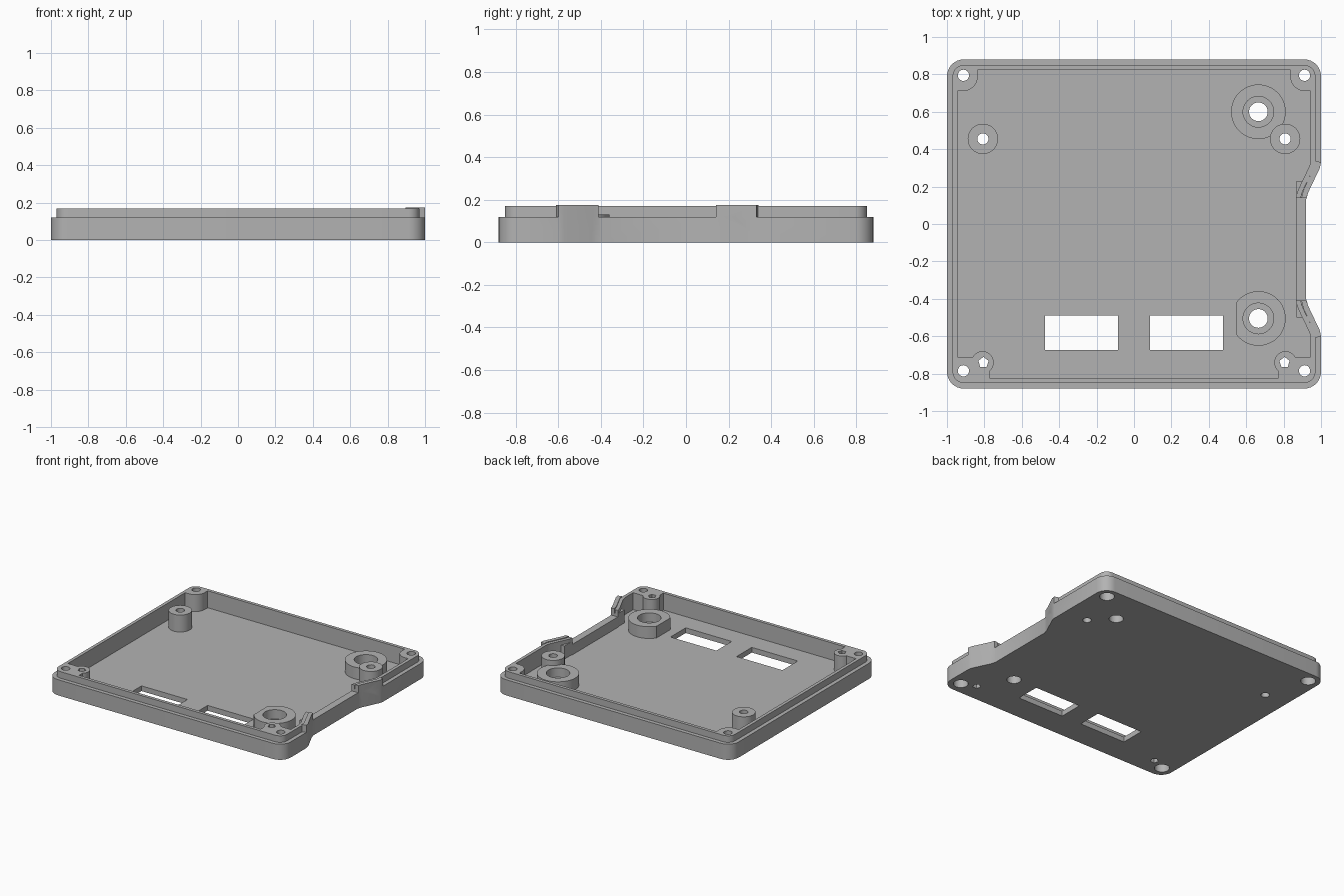
import bpy, bmesh
from math import cos, sin, radians

cube = bpy.data.objects.get("Cube")
if cube:
    bpy.data.objects.remove(cube, do_unlink=True)

grey = bpy.data.materials.new("plain grey")
grey.use_nodes = True
grey.diffuse_color = (0.45, 0.45, 0.45, 1)
grey.node_tree.nodes["Principled BSDF"].inputs["Base Color"].default_value = (0.45, 0.45, 0.45, 1)

FLOOR, LEDGE, LIP, TOP = 0.04, 0.12, 0.17, 0.175


def arc(cx, cy, r, a0, a1, n=8):
    return [(cx + r * cos(radians(a0 + (a1 - a0) * i / n)),
             cy + r * sin(radians(a0 + (a1 - a0) * i / n))) for i in range(n + 1)]


def circle(cx, cy, r, n=40):
    return arc(cx, cy, r, 90, 450, n)[:-1]


def rect(x0, x1, y0, y1):
    return [(x0, y0), (x1, y0), (x1, y1), (x0, y1)]


def mirror(points, side):
    return [(x * side, y) for x, y in points]


def prism(name, points, z0, z1):
    """Extrude a flat outline from z0 to z1."""
    bm = bmesh.new()
    face = bm.faces.new([bm.verts.new((x, y, z0)) for x, y in points])
    out = bmesh.ops.extrude_face_region(bm, geom=[face])["geom"]
    bmesh.ops.translate(bm, vec=(0, 0, z1 - z0),
                        verts=[v for v in out if isinstance(v, bmesh.types.BMVert)])
    bmesh.ops.recalc_face_normals(bm, faces=bm.faces)
    mesh = bpy.data.meshes.new(name)
    bm.to_mesh(mesh)
    bm.free()
    mesh.materials.append(grey)
    obj = bpy.data.objects.new(name, mesh)
    bpy.context.collection.objects.link(obj)
    return obj


def combine(target, tool, operation):
    """Apply a boolean and discard the tool object."""
    mod = target.modifiers.new("boolean", 'BOOLEAN')
    mod.operation, mod.solver, mod.object = operation, 'EXACT', tool
    bpy.context.view_layer.objects.active = target
    bpy.ops.object.modifier_apply(modifier=mod.name)
    bpy.data.objects.remove(tool, do_unlink=True)


def cut(target, points, z0, z1):
    combine(target, prism("cutter", points, z0, z1), 'DIFFERENCE')


def add(target, points, z0, z1):
    combine(target, prism("addition", points, z0, z1), 'UNION')


def outline(d):
    """Rounded case outline with the side recess, inset by d."""
    w, h, r = 1 - d, 0.88 - d, max(0.09 - d, 0.02)
    s = 0.22 * d
    slope = [(w, 0.33 + s), (w - 0.006, 0.30 + s), (w - 0.068, 0.17 + s), (w - 0.08, 0.13 + s)]
    recess = [(x, -0.27 - y) for x, y in slope] + slope[::-1]
    return (arc(-w + r, -h + r, r, 180, 270) + arc(w - r, -h + r, r, 270, 360) + recess
            + arc(w - r, h - r, r, 0, 90) + arc(-w + r, h - r, r, 90, 180))


# Tray: outer body, raised lip and hollow interior
shell = prism("case_shell", outline(0), 0, LEDGE)
add(shell, outline(0.03), 0.02, LIP)
cut(shell, outline(0.055), FLOOR, 0.3)
cut(shell, rect(0.8, 1.1, -0.41, 0.14), LEDGE, 0.3)

# Full-height guards and small ribs beside the side recess
guard = [(1, 0.33), (0.994, 0.30), (0.932, 0.17), (0.922, 0.14),
         (0.895, 0.14), (0.905, 0.18), (0.965, 0.31), (0.965, 0.34)]
for side in (1, -1):
    def flip(points):
        return [(x, -0.135 + side * (y + 0.135)) for x, y in points]
    add(shell, flip(guard), 0.05, TOP)
    add(shell, flip(rect(0.87, 0.897, 0.14, 0.23)), 0.03, 0.14)

# Solid corner blocks
back_block = [(0.95, 0.71)] + arc(0.915, 0.79, 0.08, 270, 180) + [(0.835, 0.83), (0.95, 0.83)]
front_block = [(0.95, -0.71)] + arc(0.81, -0.74, 0.06, 30, 228, 16) + [(0.77, -0.83), (0.95, -0.83)]
for side in (1, -1):
    add(shell, mirror(back_block, side), 0.02, LIP)
    add(shell, mirror(front_block, side), 0.02, LIP)

# Corner screw holes with wider recesses underneath, and front pilot holes
for side in (1, -1):
    for y in (0.795, -0.785):
        cut(shell, circle(side * 0.912, y, 0.03, 24), -0.1, 0.3)
        cut(shell, circle(side * 0.912, y, 0.052, 32), -0.1, 0.06)
    cut(shell, circle(side * 0.805, -0.74, 0.029, 5), -0.1, 0.3)

# Rectangular floor slots
for x in (-0.475, 0.085):
    cut(shell, rect(x, x + 0.39, -0.675, -0.49), -0.1, 0.1)

parts = [shell]

# Standing posts
for side, label in ((1, "left"), (-1, "right")):
    centre = (side * 0.808, 0.455)
    post = prism(label + "_post", circle(*centre, 0.081), 0.02, LIP)
    for obj in (post, shell):
        cut(obj, circle(*centre, 0.03, 24), -0.1, 0.3)
    parts.append(post)

# Wide counterbored bosses
for y, label in ((0.6, "back"), (-0.505, "front")):
    boss = prism(label + "_boss", circle(0.665, y, 0.146, 48), 0.02, 0.13)
    cut(boss, circle(0.665, y, 0.082), 0.06, 0.3)
    for obj in (boss, shell):
        cut(obj, circle(0.665, y, 0.05, 32), -0.1, 0.3)
    if label == "front":
        cut(boss, rect(0.4, 0.545, y - 0.2, y + 0.2), -0.1, 0.3)
    parts.append(boss)

# Smooth the curved walls while keeping edges sharp
bpy.ops.object.select_all(action='DESELECT')
for obj in parts:
    obj.select_set(True)
bpy.context.view_layer.objects.active = shell
bpy.ops.object.shade_smooth_by_angle(angle=radians(30))
